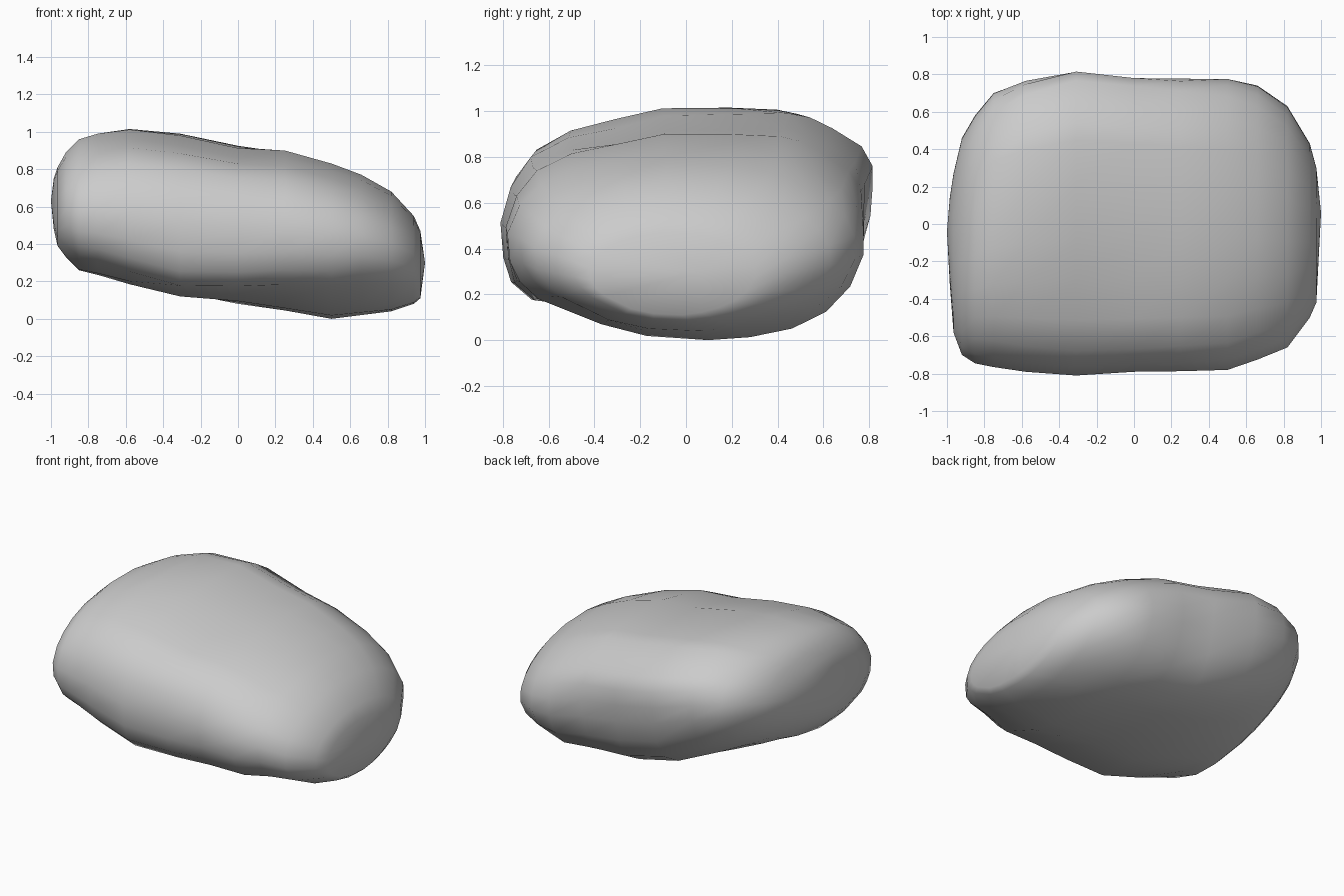
import bpy, bmesh, math

if "Cube" in bpy.data.objects:
    bpy.data.objects.remove(bpy.data.objects["Cube"])

# Rock cross-section (across, up), normalised to -1..1 and 0..1
SECTION = [
    (-1, .55), (-.95, .70), (-.85, .825), (-.64, .90), (-.37, .925),
    (-.12, .98), (.25, .985), (.55, 1), (.67, .98), (.79, .92),
    (.95, .82), (1, .71), (.98, .58), (.965, .45), (.93, .28),
    (.85, .12), (.65, .02), (.37, 0), (.12, .012), (-.21, .05),
    (-.43, .12), (-.84, .20), (-.95, .29), (-.985, .40),
]

# Stations along the rock: x, front y, back y, bottom z, top z
STATIONS = [
    (-.985, -.32, .14, .48, .75),
    (-.965, -.58, .27, .39, .81),
    (-.92, -.70, .46, .33, .89),
    (-.85, -.745, .58, .26, .96),
    (-.75, -.765, .70, .235, .99),
    (-.58, -.79, .765, .185, 1.015),
    (-.31, -.81, .815, .12, .99),
    (0, -.79, .78, .08, .925),
    (.25, -.787, .777, .045, .90),
    (.50, -.78, .775, 0, .83),
    (.66, -.725, .74, .02, .77),
    (.82, -.66, .63, .04, .68),
    (.94, -.50, .43, .08, .55),
    (.975, -.42, .30, .11, .47),
]
TIPS = [(-1, -.04, .63), (1, .06, .30)]

bm = bmesh.new()


def ring(x, y0, y1, z0, z1):
    """Section rounded towards the ends, underside rolled, fitted to extents."""
    k = min(1.05, (.1 if x < 0 else .1 + min(.3, x)) + 1.2 * x * x)
    roll = max(-.06, min(.34, .22 - .5 * x))
    pts = []
    for u, v in SECTION:
        w = 2 * v - 1
        s = 1 + k * (1 / math.hypot(u, w) - 1)
        u, w = u * s, w * s
        if u > 0:
            # back underside only lifts towards the left end
            lift = .3 * min(1, max(0, -x) * 1.1)
        else:
            lift = roll
        pts.append((u, w + lift * u * (.65 - .5 * w)))
    us, ws = zip(*pts)

    def fit(t, vals, a, b):
        return a + (t - min(vals)) / (max(vals) - min(vals)) * (b - a)

    return [bm.verts.new((x, fit(u, us, y0, y1), fit(w, ws, z0, z1)))
            for u, w in pts]


# Loft the rings, then close both ends with fans
rings = [ring(*s) for s in STATIONS]
n = len(SECTION)
for a, b in zip(rings, rings[1:]):
    for i in range(n):
        j = (i + 1) % n
        bm.faces.new((a[i], a[j], b[j], b[i]))
for tip, loop in zip(TIPS, (rings[0], rings[-1])):
    apex = bm.verts.new(tip)
    for i in range(n):
        bm.faces.new((loop[i], loop[(i + 1) % n], apex))

bmesh.ops.recalc_face_normals(bm, faces=bm.faces)
for f in bm.faces:
    f.smooth = True

mesh = bpy.data.meshes.new("rock")
bm.to_mesh(mesh)
bm.free()
rock = bpy.data.objects.new("rock", mesh)
bpy.context.collection.objects.link(rock)
